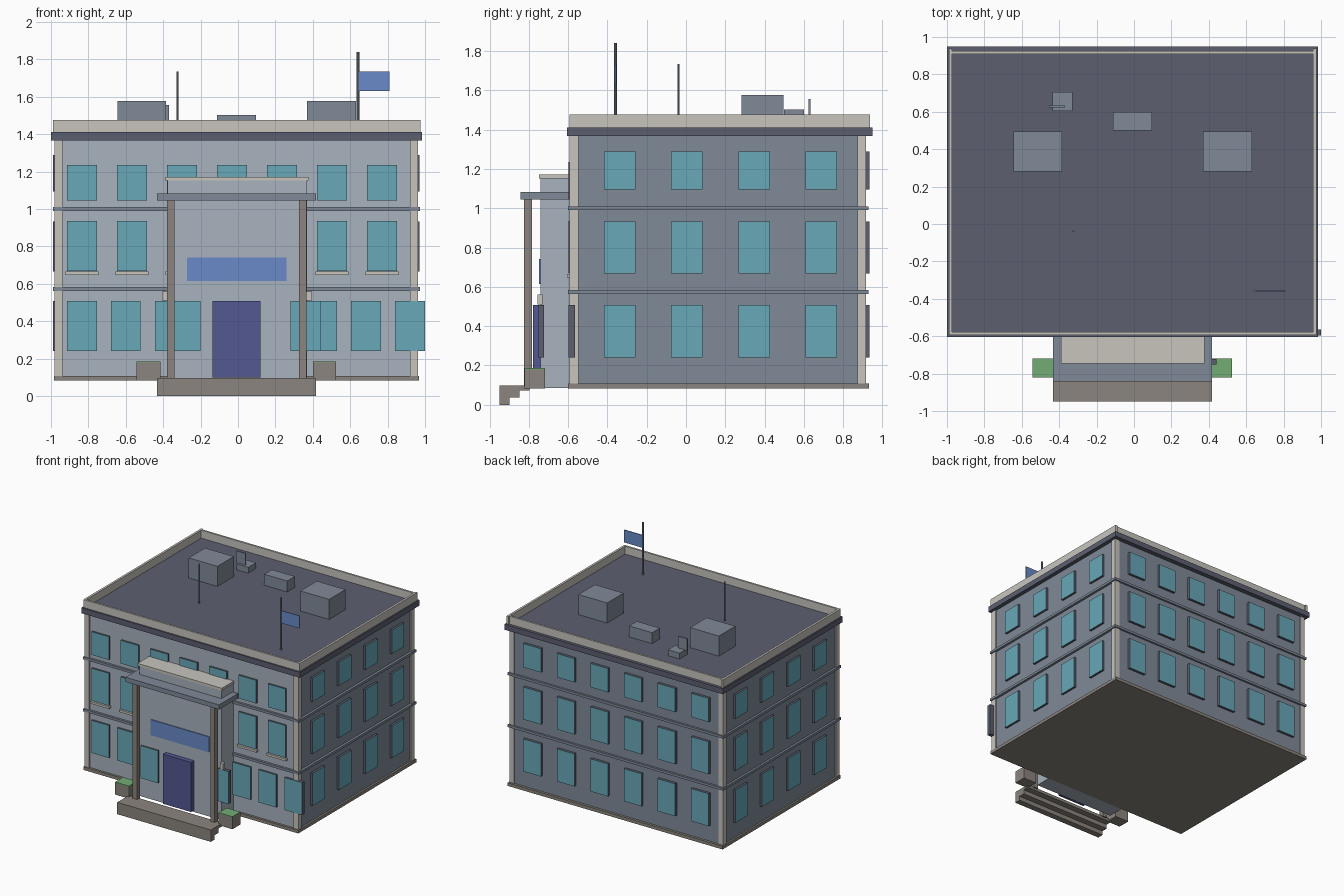
import bpy, bmesh, math

if "Cube" in bpy.data.objects:
    bpy.data.objects.remove(bpy.data.objects["Cube"])

def lin(c):
    c /= 255
    return c / 12.92 if c <= 0.04045 else ((c + 0.055) / 1.055) ** 2.4

def mat(name, r, g, b):
    m = bpy.data.materials.new(name)
    m.diffuse_color = (lin(r), lin(g), lin(b), 1)
    m.use_nodes = True
    m.node_tree.nodes["Principled BSDF"].inputs["Base Color"].default_value = m.diffuse_color
    return m

LIGHT = mat("pale_wall", 168, 178, 189)
SLATE = mat("slate_grey", 128, 138, 152)
CREAM = mat("cream_trim", 200, 197, 190)
BROWN = mat("brown_stone", 139, 133, 126)
DARK = mat("dark_roof", 92, 95, 112)
GLASS = mat("teal_glass", 104, 168, 184)
DOOR = mat("indigo_door", 82, 88, 146)
BLUE = mat("blue_sign", 106, 138, 200)
GREEN = mat("hedge_green", 114, 172, 116)

def finish(name, bm, mats):
    me = bpy.data.meshes.new(name)
    bm.to_mesh(me)
    bm.free()
    for m in mats:
        me.materials.append(m)
    ob = bpy.data.objects.new(name, me)
    bpy.context.collection.objects.link(ob)
    return ob

def add_box(bm, x0, x1, y0, y1, z0, z1):
    r = bmesh.ops.create_cube(bm, size=1)
    for v in r["verts"]:
        v.co = ((x0 + x1) / 2 + v.co.x * (x1 - x0),
                (y0 + y1) / 2 + v.co.y * (y1 - y0),
                (z0 + z1) / 2 + v.co.z * (z1 - z0))

def boxes(name, m, *dims):
    bm = bmesh.new()
    for d in dims:
        add_box(bm, *d)
    return finish(name, bm, [m])

def windows(name, normal, dims):
    """Dark frame boxes whose outward face is glass."""
    bm = bmesh.new()
    for d in dims:
        add_box(bm, *d)
    bm.normal_update()
    for f in bm.faces:
        f.material_index = 1 if f.normal.dot(normal) > 0.9 else 0
    return finish(name, bm, [DARK, GLASS])

def pole(name, x, y, z0, z1, r):
    bm = bmesh.new()
    res = bmesh.ops.create_cone(bm, cap_ends=True, segments=8, radius1=r, radius2=r, depth=z1 - z0)
    bmesh.ops.translate(bm, verts=res["verts"], vec=(x, y, (z0 + z1) / 2))
    return finish(name, bm, [SLATE])

# main body: pale front wall, slate elsewhere
X0, X1, Y0, Y1 = -0.97, 0.952, -0.582, 0.912
bm = bmesh.new()
add_box(bm, X0, X1, Y0, Y1, 0.09, 1.38)
bm.normal_update()
for f in bm.faces:
    f.material_index = 1 if f.normal.y < -0.9 else 0
finish("main_walls", bm, [SLATE, LIGHT])

# plinth, storey bands, corner pilasters
boxes("plinth", BROWN, (-0.985, 0.968, -0.6, 0.932, 0.082, 0.108))
boxes("storey_bands", SLATE, *[(-0.988, 0.972, -0.6, 0.928, z, z + 0.02) for z in (0.563, 0.99)])
boxes("corner_pilasters", CREAM, *[(x, x + 0.042, y, y + 0.045, 0.1, 1.375)
      for x in (-0.98, 0.92) for y in (-0.592, 0.872)])

# cornice and roof deck, parapet rim
boxes("cornice_roof", DARK, (-1.0, 0.985, -0.605, 0.95, 1.367, 1.412))
boxes("parapet", CREAM,
      (-0.99, -0.972, -0.593, 0.937, 1.41, 1.477), (0.957, 0.975, -0.593, 0.937, 1.41, 1.477),
      (-0.972, 0.957, -0.593, -0.577, 1.41, 1.477), (-0.972, 0.957, 0.91, 0.926, 1.41, 1.477))

# windows on front
W = 0.08
upper = [-0.835 + 0.2675 * i for i in range(7)]
ground = [-0.835 + 0.235 * i for i in range(3)] + [0.45 + 0.235 * i for i in range(3)]
front = [(x - W, x + W, -0.597, -0.565, 0.24, 0.507) for x in ground]
front += [(x - W, x + W, -0.597, -0.57, z0, z1) for x in upper for z0, z1 in ((0.67, 0.935), (1.045, 1.235))]
windows("front_windows", (0, -1, 0), [(a, min(b, 1.0), *r) for a, b, *r in front])
boxes("window_sills", CREAM, *[(x - 0.088, x + 0.088, -0.605, -0.575, 0.647, 0.665) for x in upper])

# windows on back and sides
rows = ((0.24, 0.507), (0.667, 0.933), (1.095, 1.29))
windows("back_windows", (0, 1, 0), [(x - W, x + W, 0.9, 0.934, *z)
        for x in [-0.78 + 0.305 * i for i in range(6)] for z in rows])
sides = [-0.338 + 0.3425 * i for i in range(4)]
windows("right_windows", (1, 0, 0), [(0.94, 0.971, y - W, y + W, *z) for y in sides for z in rows])
windows("left_windows", (-1, 0, 0), [(-0.988, -0.96, y - W, y + W, *z) for y in sides for z in rows])

# entrance block, canopy, cap, columns
boxes("entrance_block", LIGHT, (-0.378, 0.368, -0.74, -0.58, 0.085, 1.155))
boxes("entrance_canopy", SLATE, (-0.432, 0.418, -0.842, -0.595, 1.045, 1.083))
boxes("entrance_cap", CREAM, (-0.39, 0.376, -0.747, -0.59, 1.152, 1.172))
boxes("entrance_columns", BROWN, *[(x, x + 0.04, -0.825, -0.785, 0.09, 1.047) for x in (-0.38, 0.326)])
windows("entrance_windows", (0, -1, 0), [(x - W, x + W, -0.752, -0.722, 0.24, 0.507) for x in (-0.28, 0.36)])
boxes("entrance_lamps", CREAM, *[(x, x + 0.03, -0.757, -0.73, 0.51, 0.56) for x in (-0.405, 0.365)])
boxes("front_door", DOOR, (-0.135, 0.12, -0.78, -0.735, 0.1, 0.507))
boxes("sign_panel", BLUE, (-0.272, 0.26, -0.748, -0.739, 0.615, 0.742))

# steps (stepped underside) and planters
boxes("entrance_steps", BROWN, *[(-0.432, 0.418, -0.95 + 0.051 * i, -0.899 + 0.051 * i, 0.036 * i, 0.097)
      for i in range(3)])
px = ((-0.542, -0.415), (0.4, 0.525))
boxes("planters", BROWN, *[(a, b, -0.822, -0.718, 0.083, 0.18) for a, b in px])
boxes("planter_hedges", GREEN, *[(a, b, -0.822, -0.718, 0.18, 0.186) for a, b in px])

# rooftop equipment
boxes("roof_units", SLATE, (-0.645, -0.385, 0.282, 0.495, 1.405, 1.577), (0.37, 0.63, 0.282, 0.495, 1.405, 1.577),
      (-0.112, 0.097, 0.5, 0.6, 1.405, 1.502), (-0.435, -0.33, 0.605, 0.705, 1.405, 1.46))
boxes("roof_plate", SLATE, (-0.455, -0.37, 0.624, 0.634, 1.455, 1.556))

# mast, flagpole, flag
pole("roof_mast", -0.324, -0.038, 1.405, 1.735, 0.006)
pole("flagpole", 0.642, -0.358, 1.405, 1.84, 0.0075)
boxes("flag", BLUE, (0.647, 0.81, -0.361, -0.355, 1.632, 1.735))
